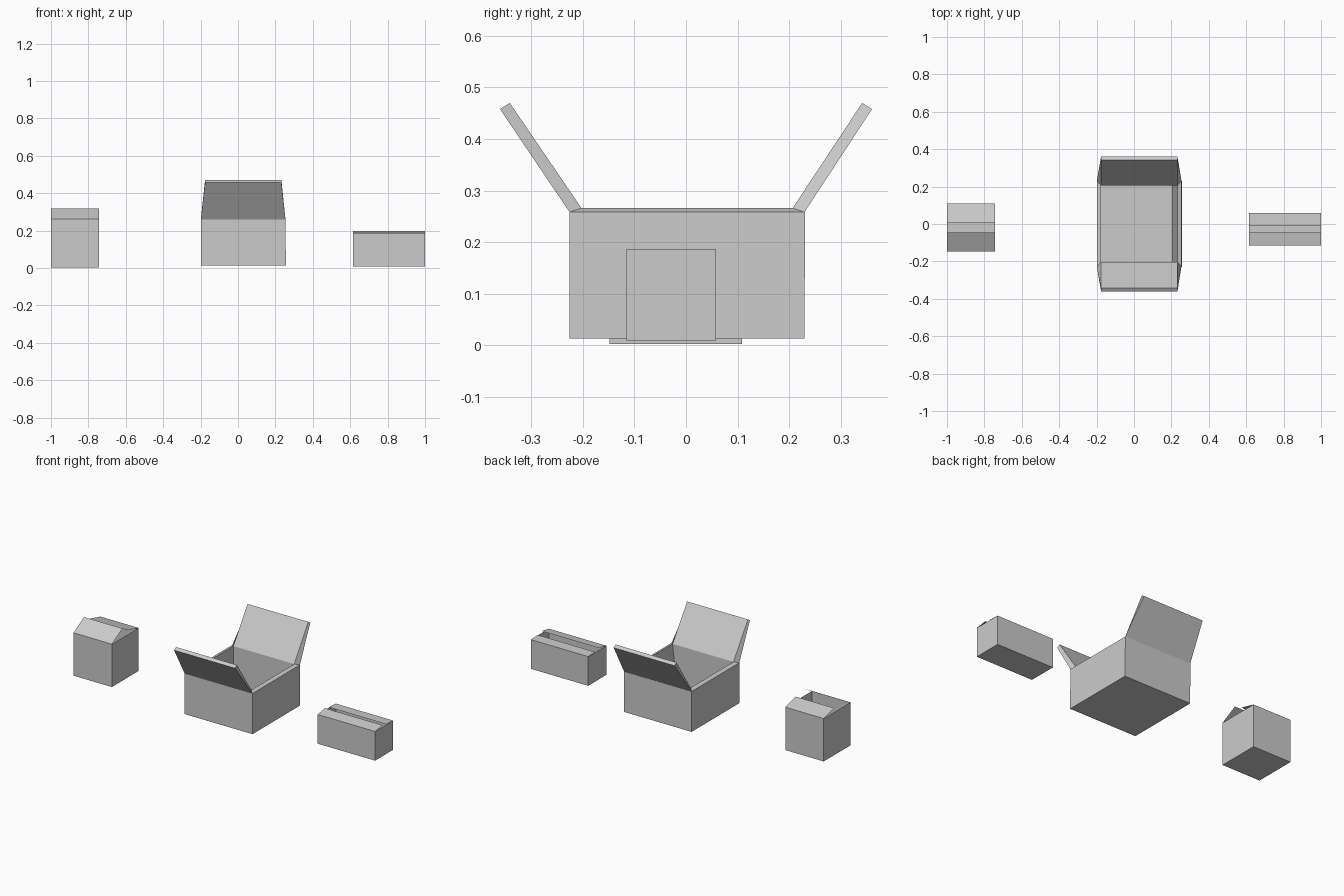
import bpy

if "Cube" in bpy.data.objects:
    bpy.data.objects.remove(bpy.data.objects["Cube"])


def make_object(name, verts, faces):
    mesh = bpy.data.meshes.new(name)
    mesh.from_pydata(verts, [], faces)
    mesh.update()
    obj = bpy.data.objects.new(name, mesh)
    bpy.context.collection.objects.link(obj)
    return obj


def ring(x0, x1, y0, y1, z):
    return [(x0, y0, z), (x1, y0, z), (x1, y1, z), (x0, y1, z)]


def bridge(a, b):
    """Side quads between two four-sided rings starting at indices a and b."""
    return [(a + i, a + (i + 1) % 4, b + (i + 1) % 4, b + i) for i in range(4)]


def thin_box(name, x0, x1, y0, y1, z0, z1, front_tip, back_tip):
    """Open sheet carton with two long flaps; tips are (y, z)."""
    verts = ring(x0, x1, y0, y1, z0) + ring(x0, x1, y0, y1, z1)
    make_object(name, verts, [(3, 2, 1, 0)] + bridge(0, 4))
    for label, hinge_y, (ty, tz) in (("front", y0, front_tip), ("back", y1, back_tip)):
        quad = [(x0, hinge_y, z1), (x1, hinge_y, z1), (x1, ty, tz), (x0, ty, tz)]
        face = (0, 1, 2, 3) if label == "front" else (3, 2, 1, 0)
        make_object(f"{name}_{label}_flap", quad, [face])


# Small cartons with thin flaps
thin_box("left_carton", -1.0, -0.742, -0.148, 0.109, 0.002, 0.262,
         (-0.046, 0.318), (0.008, 0.287))
thin_box("right_carton", 0.615, 1.0, -0.115, 0.058, 0.009, 0.186,
         (-0.046, 0.198), (-0.008, 0.189))

# Large carton body with wall thickness
body = (ring(-0.199, 0.256, -0.226, 0.23, 0.013)
        + ring(-0.199, 0.254, -0.226, 0.231, 0.258)
        + ring(-0.176, 0.232, -0.203, 0.207, 0.266)
        + ring(-0.176, 0.206, -0.203, 0.207, 0.037))
make_object("large_carton", body,
            [(3, 2, 1, 0)] + bridge(0, 4) + bridge(4, 8) + bridge(8, 12) + [(12, 13, 14, 15)])

# Large carton flaps, tapering on the outside
for label, s, dy in (("front", -1, 0.0), ("back", 1, 0.004)):
    verts = []
    for x_out, x_in in ((-0.199, -0.176), (0.254, 0.232)):
        verts += [(x_out, s * 0.226 + dy, 0.258), (x_in, s * 0.203 + dy, 0.266),
                  (x_in, s * 0.342, 0.470), (x_in, s * 0.361, 0.458)]
    faces = [(0, 1, 2, 3), (7, 6, 5, 4)] + [f[::-1] for f in bridge(0, 4)]
    if s > 0:
        faces = [f[::-1] for f in faces]
    make_object(f"large_carton_{label}_flap", verts, faces)
